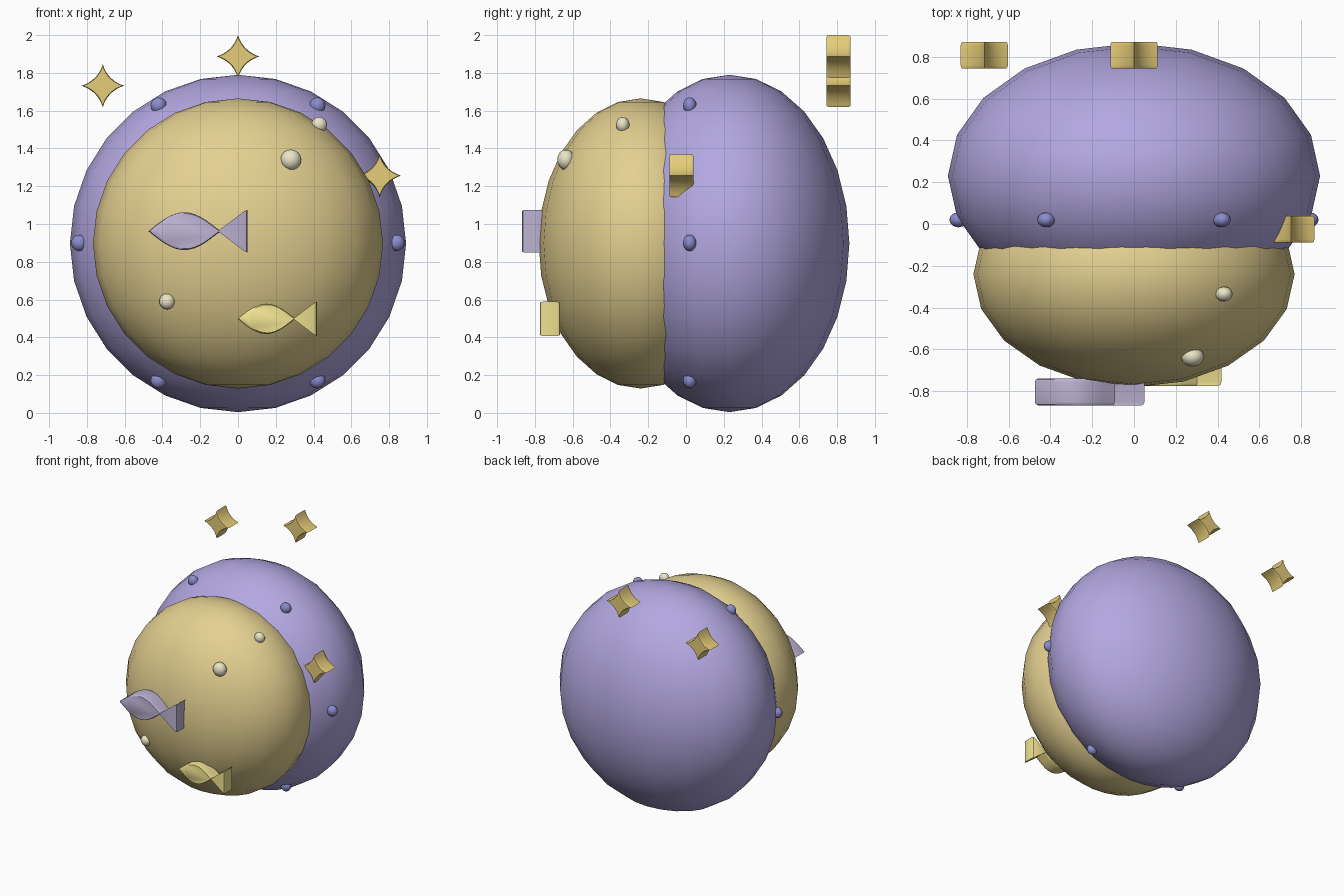
import bpy, bmesh, math

if "Cube" in bpy.data.objects:
    bpy.data.objects.remove(bpy.data.objects["Cube"])


def material(name, rgb):
    m = bpy.data.materials.new(name)
    m.diffuse_color = (*rgb, 1)
    m.use_nodes = True
    m.node_tree.nodes["Principled BSDF"].inputs["Base Color"].default_value = m.diffuse_color
    return m


LILAC = material("lilac", (0.45, 0.39, 0.75))
SAND = material("sand", (0.77, 0.63, 0.28))
BLUE = material("blue", (0.26, 0.26, 0.61))
CREAM = material("cream", (0.83, 0.78, 0.58))
GOLD = material("gold", (0.79, 0.61, 0.19))
MAUVE = material("mauve", (0.51, 0.45, 0.65))
LEMON = material("lemon", (0.87, 0.75, 0.28))


def ellipsoid(name, loc, radii, mat, segs=12, rings=8):
    bpy.ops.mesh.primitive_uv_sphere_add(segments=segs, ring_count=rings, radius=1, location=loc)
    ob = bpy.context.object
    ob.name = name
    ob.scale = radii
    bpy.ops.object.transform_apply(location=False, rotation=False, scale=True)
    bpy.ops.object.shade_smooth()
    ob.data.materials.append(mat)
    return ob


def plaque(name, outline, loc, thick, mat, size=1.0):
    """Flat outline in x-z, given depth along y with softened rims."""
    h = thick / 2
    layers = [(-h, 0.93), (-h + 0.005, 0.98), (-h + 0.016, 1),
              (h - 0.016, 1), (h - 0.005, 0.98), (h, 0.93)]
    bm = bmesh.new()
    loops = [[bm.verts.new((x * s * size, y, z * s * size)) for x, z in outline] for y, s in layers]
    n = len(outline)
    for a, b in zip(loops, loops[1:]):
        for i in range(n):
            j = (i + 1) % n
            bm.faces.new((a[i], a[j], b[j], b[i]))
    bm.faces.new(loops[0])
    bm.faces.new(loops[-1])
    bmesh.ops.recalc_face_normals(bm, faces=bm.faces)
    me = bpy.data.meshes.new(name)
    bm.to_mesh(me)
    bm.free()
    ob = bpy.data.objects.new(name, me)
    bpy.context.collection.objects.link(ob)
    ob.location = loc
    me.materials.append(mat)
    bpy.ops.object.select_all(action='DESELECT')
    ob.select_set(True)
    bpy.context.view_layer.objects.active = ob
    bpy.ops.object.shade_smooth_by_angle(angle=math.radians(40))
    return ob


# Two overlapping main bodies
ellipsoid("back_shell", (0, 0.23, 0.897), (0.89, 0.635, 0.893), LILAC, 20, 14)
ellipsoid("front_dome", (0, -0.24, 0.897), (0.768, 0.54, 0.768), SAND, 20, 14)

# Ring of studs around the shell rim
for k in range(6):
    a = math.radians(60 * k)
    ellipsoid(f"rim_stud_{k}", (0.84 * math.cos(a), 0.02, 0.9 + 0.84 * math.sin(a)),
              (0.043, 0.036, 0.043), BLUE)

# Bubbles on the dome
for k, (loc, r) in enumerate([((0.28, -0.635, 1.34), 0.055),
                              ((0.43, -0.335, 1.525), 0.042),
                              ((-0.375, -0.655, 0.59), 0.042)]):
    ellipsoid(f"bubble_{k}", loc, (r, r * 0.85, r), CREAM)

# Four-pointed stars with concave sides
star = []
tips = [(1, 0), (0, 1), (-1, 0), (0, -1)]
for k in range(4):
    (ax, az), (bx, bz) = tips[k], tips[(k + 1) % 4]
    cx, cz = 0.24 * (ax + bx), 0.24 * (az + bz)
    for i in range(8):
        t = i / 8
        u = 1 - t
        star.append((u * u * ax + 2 * u * t * cx + t * t * bx,
                     u * u * az + 2 * u * t * cz + t * t * bz))
for k, loc in enumerate([(0, 0.807, 1.887), (-0.716, 0.807, 1.732), (0.75, -0.025, 1.256)]):
    plaque(f"star_{k}", star, loc, 0.127, GOLD, 0.113)

# Fish: lens-shaped body, narrow waist, triangular tail
N = 14
top = [(-0.262 + 0.38 * i / N, max(0.1 * math.sin(math.pi * i / N), 0.003)) for i in range(1, N + 1)]
top.append((0.262, 0.113))
fish = [(-0.262, 0)] + top + [(x, -z) for x, z in reversed(top)]
plaque("upper_fish", fish, (-0.212, -0.803, 0.962), 0.13, MAUVE)
plaque("lower_fish", fish, (0.208, -0.72, 0.498), 0.108, LEMON, 0.8)
